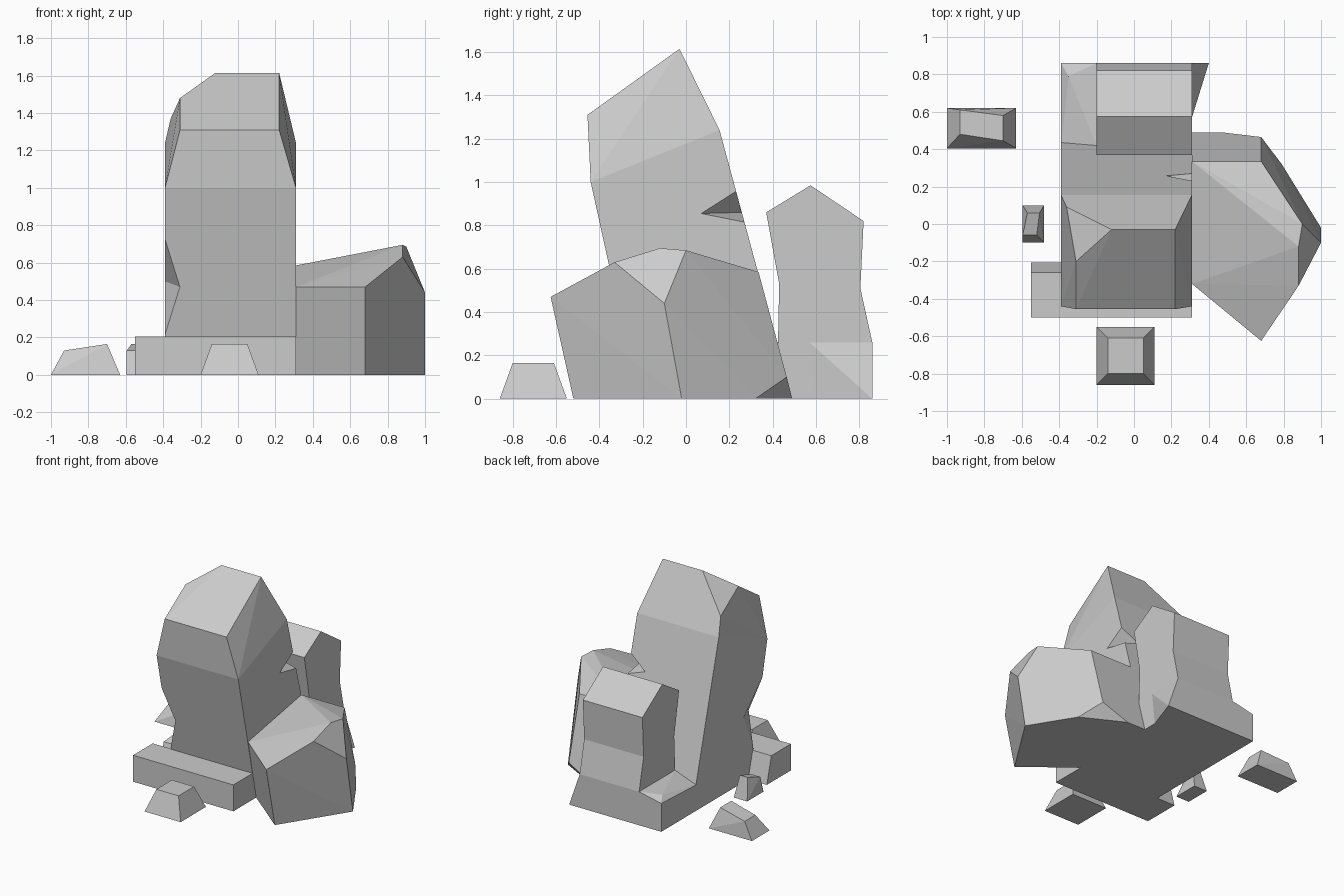
import bpy, bmesh

cube = bpy.data.objects.get("Cube")
if cube:
    bpy.data.objects.remove(cube, do_unlink=True)

stone = bpy.data.materials.new("grey stone")
stone.use_nodes = True
GREY = (0.6, 0.6, 0.6, 1)
stone.diffuse_color = GREY
stone.node_tree.nodes["Principled BSDF"].inputs["Base Color"].default_value = GREY


def finish(name, bm):
    bmesh.ops.recalc_face_normals(bm, faces=bm.faces)
    mesh = bpy.data.meshes.new(name)
    bm.to_mesh(mesh)
    bm.free()
    mesh.materials.append(stone)
    obj = bpy.data.objects.new(name, mesh)
    bpy.context.collection.objects.link(obj)
    return obj


def rock(name, corners):
    """Faceted convex stone spanning its corner points."""
    bm = bmesh.new()
    for c in corners:
        bm.verts.new(c)
    res = bmesh.ops.convex_hull(bm, input=bm.verts)
    loose = {e for e in res["geom_interior"] if isinstance(e, bmesh.types.BMVert)}
    bmesh.ops.delete(bm, geom=list(loose), context="VERTS")
    bmesh.ops.dissolve_limit(bm, angle_limit=0.02, verts=bm.verts, edges=bm.edges)
    return finish(name, bm)


def prism(name, profile, x0, x1):
    """Side profile of (y, z) points extruded along x."""
    bm = bmesh.new()
    face = bm.faces.new([bm.verts.new((x0, y, z)) for y, z in profile])
    res = bmesh.ops.extrude_face_region(bm, geom=[face])
    new = [v for v in res["geom"] if isinstance(v, bmesh.types.BMVert)]
    bmesh.ops.translate(bm, verts=new, vec=(x1 - x0, 0, 0))
    return finish(name, bm)


def rect(x0, x1, y0, y1, z=0):
    return [(x0, y0, z), (x1, y0, z), (x1, y1, z), (x0, y1, z)]


def carve(target, cutter):
    mod = target.modifiers.new(cutter.name, "BOOLEAN")
    mod.operation = "DIFFERENCE"
    mod.solver = "EXACT"
    mod.object = cutter
    cutter.hide_render = True
    cutter.hide_set(True)


# Tall leaning pillar
L, R = -0.39, 0.31
pillar = rock("main_pillar", rect(L, R, -0.22, 0.49) + [
    (L, -0.44, 1.0), (R, -0.44, 1.0),
    (-0.31, -0.455, 1.31), (0.22, -0.455, 1.31),
    (0.22, -0.03, 1.615), (-0.12, -0.03, 1.615), (-0.31, -0.2, 1.48),
    (R, 0.155, 1.24), (L, 0.155, 1.24), (-0.36, 0.09, 1.37)])

# Chips broken out of the pillar
carve(pillar, rock("edge_chip_cutter", [
    (L, -0.385, 0.73), (-0.31, -0.325, 0.47), (L, -0.27, 0.21),
    (L, -0.15, 0.5), (-0.5, -0.45, 0.47)]))
carve(pillar, rock("crack_cutter", [
    (R, 0.07, 0.855), (R, 0.235, 0.96), (R, 0.27, 0.815),
    (0.17, 0.255, 0.86), (0.45, 0.3, 0.88), (0.3, 0.4, 0.88)]))

# Side boulder, with its back lower corner broken away
rock("side_boulder", [
    (R, -0.22, 0), (0.68, -0.52, 0), (1, -0.02, 0), (0.79, 0.32, 0),
    (0.47, 0.49, 0), (R, 0.49, 0), (0.68, 0.465, 0.1),
    (R, -0.32, 0.47), (0.68, -0.625, 0.47), (1, -0.1, 0.44),
    (0.88, -0.33, 0.63), (0.88, -0.12, 0.695), (0.9, 0, 0.685),
    (R, 0.01, 0.53), (R, 0.335, 0.585), (0.68, 0.335, 0.585)])

# Back column and its flared foot
prism("back_column", [
    (0.37, 0.86), (0.575, 0.985), (0.82, 0.82), (0.805, 0.51),
    (0.86, 0.26), (0.86, 0), (0.42, 0), (0.43, 0.53)], -0.2, R)
rock("column_right_foot", [
    (R, 0.57, 0.26), (R, 0.86, 0.26), (0.4, 0.86, 0), (R, 0.6, 0), (R, 0.86, 0)])
rock("column_left_foot", rect(L, -0.2, 0.4, 0.86) + [
    (L, 0.86, 0.22), (-0.2, 0.86, 0.26), (-0.35, 0.79, 0.25),
    (L, 0.59, 0.17), (L, 0.42, 0.2), (-0.2, 0.42, 0.26)])

# Low front slab
prism("front_slab", [(-0.5, 0), (-0.5, 0.205), (-0.26, 0.205), (-0.205, 0)], -0.55, R)

# Loose stones
rock("front_stone", rect(-0.2, 0.11, -0.86, -0.55) + rect(-0.14, 0.05, -0.8, -0.61, 0.165))
rock("left_stone", rect(-1, -0.63, 0.405, 0.62) + [
    (-0.93, 0.48, 0.13), (-0.93, 0.61, 0.13), (-0.7, 0.58, 0.165), (-0.7, 0.445, 0.165)])
rock("small_stone", rect(-0.595, -0.48, -0.1, 0.1) + [
    (-0.595, -0.06, 0.13), (-0.52, -0.06, 0.13), (-0.505, 0.06, 0.165), (-0.57, 0.06, 0.165)])
